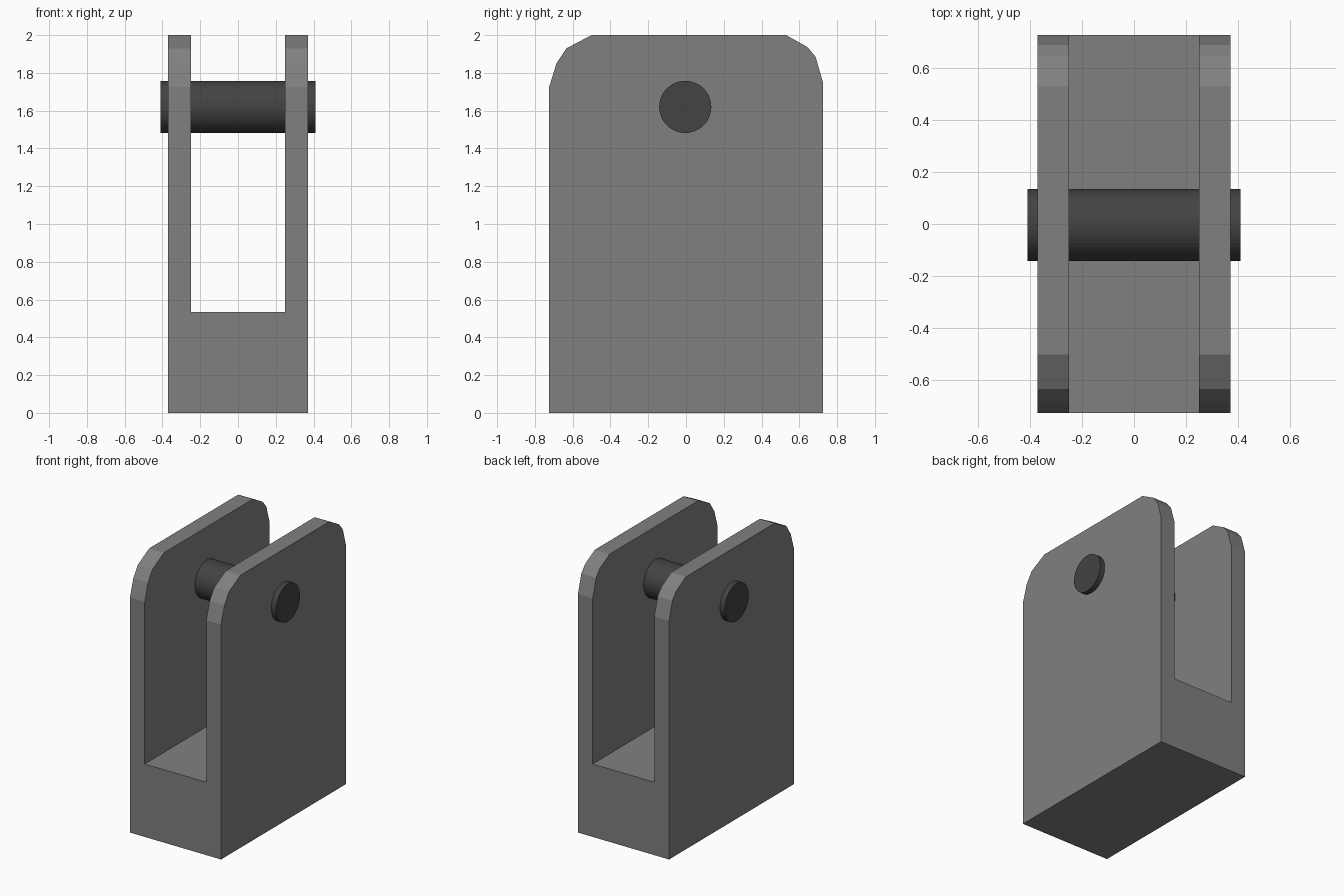
import bpy, bmesh, math

if "Cube" in bpy.data.objects:
    bpy.data.objects.remove(bpy.data.objects["Cube"])

HALF_WIDTH = 0.37
SLOT_HALF = 0.25
SLOT_FLOOR = 0.535


def paint(obj, name, grey):
    mat = bpy.data.materials.new(name)
    mat.diffuse_color = (grey, grey, grey, 1)
    mat.use_nodes = True
    mat.node_tree.nodes["Principled BSDF"].inputs["Base Color"].default_value = mat.diffuse_color
    obj.data.materials.clear()
    obj.data.materials.append(mat)


def extrude_profile(name, points, x0, x1):
    """Closed (y, z) profile extruded along x."""
    bm = bmesh.new()
    face = bm.faces.new([bm.verts.new((x0, y, z)) for y, z in points])
    new = bmesh.ops.extrude_face_region(bm, geom=[face])["geom"]
    verts = [v for v in new if isinstance(v, bmesh.types.BMVert)]
    bmesh.ops.translate(bm, verts=verts, vec=(x1 - x0, 0, 0))
    bmesh.ops.recalc_face_normals(bm, faces=bm.faces)
    mesh = bpy.data.meshes.new(name)
    bm.to_mesh(mesh)
    bm.free()
    obj = bpy.data.objects.new(name, mesh)
    bpy.context.collection.objects.link(obj)
    return obj


# Fork body: side outline with faceted upper corners
outline = [(-0.725, 0), (0.725, 0), (0.725, 1.75), (0.686, 1.885),
           (0.643, 1.937), (0.53, 2.0), (-0.5, 2.0), (-0.633, 1.93),
           (-0.686, 1.85), (-0.725, 1.724)]
fork = extrude_profile("fork_body", outline, -HALF_WIDTH, HALF_WIDTH)

# Slot between the two cheeks
slot = [(-1, SLOT_FLOOR), (1, SLOT_FLOOR), (1, 2.2), (-1, 2.2)]
cutter = extrude_profile("slot_cutter", slot, -SLOT_HALF, SLOT_HALF)
cutter.hide_render = True
cut = fork.modifiers.new("slot", 'BOOLEAN')
cut.operation = 'DIFFERENCE'
cut.solver = 'EXACT'
cut.object = cutter
bpy.context.view_layer.objects.active = fork
bpy.ops.object.modifier_apply(modifier=cut.name)
bpy.data.objects.remove(cutter)
paint(fork, "body_grey", 0.216)

# Cross pin through both cheeks
bpy.ops.mesh.primitive_cylinder_add(vertices=48, radius=0.138, depth=0.818,
                                    location=(0, -0.004, 1.62),
                                    rotation=(0, math.pi / 2, 0))
pin = bpy.context.object
pin.name = "cross_pin"
paint(pin, "dark_pin", 0.056)
